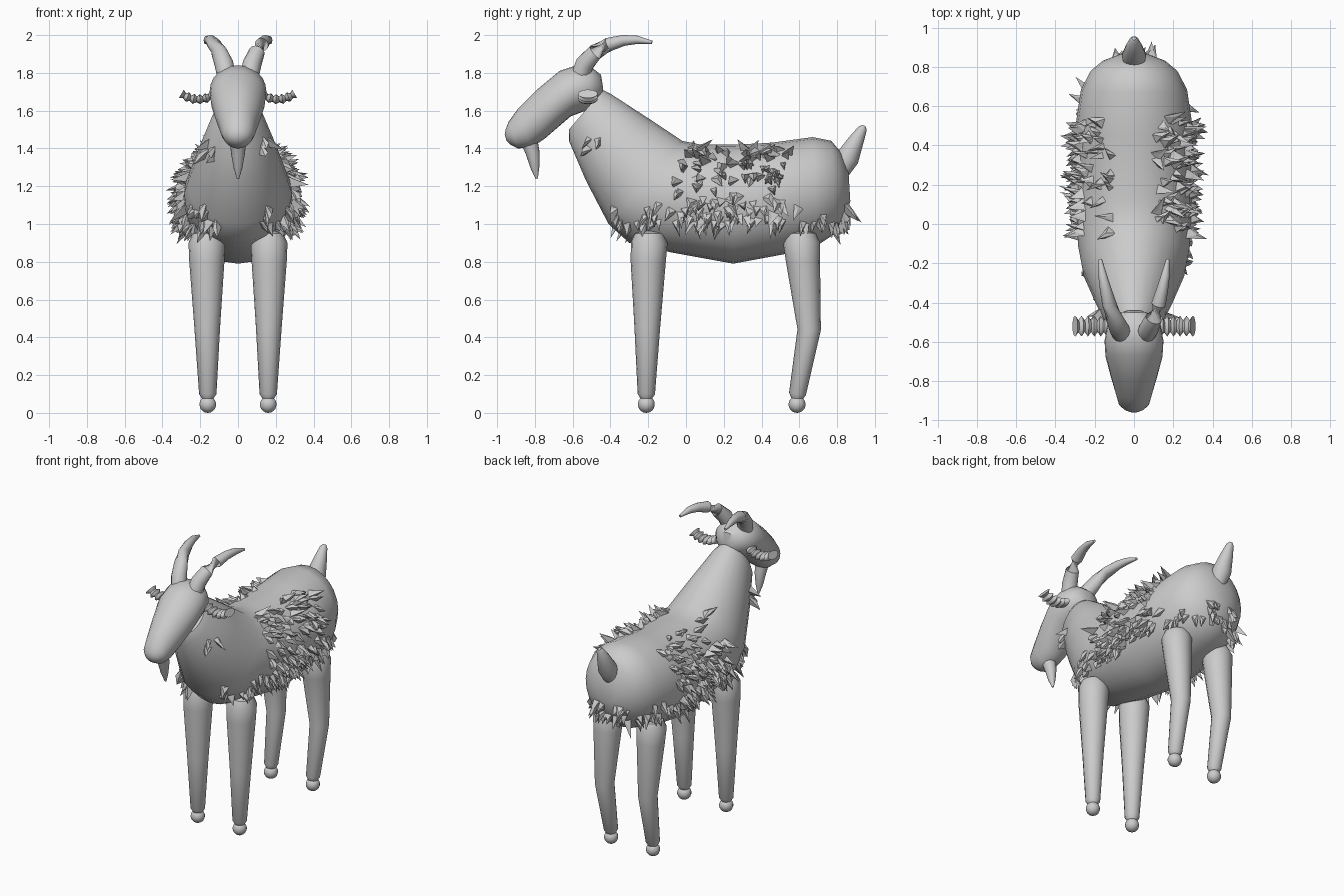
import bpy, bmesh, math, random
from mathutils import Vector
from mathutils.bvhtree import BVHTree

if "Cube" in bpy.data.objects:
    bpy.data.objects.remove(bpy.data.objects["Cube"])

random.seed(7)


def finish(name, bm, smooth=True):
    bmesh.ops.recalc_face_normals(bm, faces=bm.faces)
    me = bpy.data.meshes.new(name)
    bm.to_mesh(me)
    bm.free()
    ob = bpy.data.objects.new(name, me)
    bpy.context.collection.objects.link(ob)
    for p in me.polygons:
        p.use_smooth = smooth
    if smooth:
        bpy.ops.object.select_all(action='DESELECT')
        ob.select_set(True)
        bpy.context.view_layer.objects.active = ob
        bpy.ops.object.shade_smooth_by_angle(angle=math.radians(40))
    return ob


def skin(name, rings, n=20):
    """Skin elliptical rings given as (centre, half-axis u, half-axis v)."""
    bm = bmesh.new()
    loops = []
    for c, u, v in rings:
        loops.append([bm.verts.new(c + u * math.cos(a) + v * math.sin(a))
                      for a in (2 * math.pi * i / n for i in range(n))])
    for a, b in zip(loops, loops[1:]):
        for i in range(n):
            j = (i + 1) % n
            bm.faces.new((a[i], a[j], b[j], b[i]))
    bm.faces.new(loops[0])
    bm.faces.new(loops[-1])
    return finish(name, bm)


def loft(name, sections, n=24):
    """Sections: top y, top z, bottom y, bottom z, half width."""
    rings = []
    for ty, tz, by, bz, w in sections:
        t, b = Vector((0, ty, tz)), Vector((0, by, bz))
        rings.append(((t + b) / 2, Vector((w, 0, 0)), (t - b) / 2))
    return skin(name, rings, n)


def tube(name, pts, n=16, side=1, flat=1.0):
    """Points: x, y, z, radius."""
    P = [Vector((p[0] * side, p[1], p[2])) for p in pts]
    rings = []
    for i, p in enumerate(P):
        d = (P[min(i + 1, len(P) - 1)] - P[max(i - 1, 0)]).normalized()
        ref = Vector((0, 1, 0)) if abs(d.y) < 0.8 else Vector((1, 0, 0))
        u = (ref - d * ref.dot(d)).normalized()
        r = pts[i][3]
        rings.append((p, u * r, d.cross(u) * r * flat))
    return skin(name, rings, n)


# Body and neck
body = loft("body", [
    (-0.44, 1.71, -0.62, 1.50, 0.10), (-0.40, 1.69, -0.62, 1.44, 0.13),
    (-0.20, 1.56, -0.53, 1.23, 0.20), (-0.02, 1.44, -0.41, 1.00, 0.265),
    (0.08, 1.42, -0.30, 0.90, 0.285), (0.14, 1.42, -0.08, 0.85, 0.29),
    (0.25, 1.42, 0.25, 0.79, 0.295), (0.45, 1.43, 0.52, 0.84, 0.30),
    (0.67, 1.46, 0.70, 0.89, 0.27), (0.77, 1.44, 0.79, 0.95, 0.22),
    (0.82, 1.38, 0.84, 1.03, 0.16), (0.86, 1.28, 0.87, 1.12, 0.07)])

# Head
loft("head", [
    (-0.44, 1.73, -0.44, 1.67, 0.03), (-0.45, 1.79, -0.47, 1.64, 0.09),
    (-0.50, 1.83, -0.53, 1.60, 0.135), (-0.58, 1.84, -0.61, 1.57, 0.15),
    (-0.67, 1.81, -0.68, 1.51, 0.145), (-0.79, 1.71, -0.75, 1.45, 0.12),
    (-0.89, 1.61, -0.82, 1.405, 0.095), (-0.94, 1.54, -0.89, 1.40, 0.078),
    (-0.955, 1.50, -0.93, 1.42, 0.05), (-0.96, 1.475, -0.95, 1.44, 0.02)])

# Beard and tail
tube("beard", [(0, -0.83, 1.44, 0.045), (0, -0.81, 1.37, 0.036),
               (0, -0.80, 1.30, 0.024), (0, -0.79, 1.24, 0.006)])
tube("tail", [(0, 0.81, 1.27, 0.05), (0, 0.855, 1.35, 0.062),
              (0, 0.90, 1.44, 0.042), (0, 0.935, 1.505, 0.024),
              (0, 0.945, 1.52, 0.01)])

for tag, s in (("left", -1), ("right", 1)):
    # Legs with ball hooves
    front = [(0.165, -0.195, 0.965, 0.03), (0.165, -0.195, 0.95, 0.075),
             (0.165, -0.195, 0.90, 0.097), (0.165, -0.20, 0.80, 0.093),
             (0.163, -0.205, 0.45, 0.068), (0.16, -0.21, 0.10, 0.046),
             (0.16, -0.21, 0.075, 0.03)]
    rear = [(0.165, 0.61, 0.965, 0.03), (0.165, 0.61, 0.95, 0.075),
            (0.165, 0.612, 0.90, 0.097), (0.165, 0.62, 0.80, 0.09),
            (0.165, 0.652, 0.44, 0.062), (0.16, 0.59, 0.10, 0.045),
            (0.16, 0.588, 0.075, 0.03)]
    for part, pts in (("front", front), ("rear", rear)):
        tube(f"{part}_leg_{tag}", pts, side=s)
        bm = bmesh.new()
        bmesh.ops.create_uvsphere(bm, u_segments=14, v_segments=9, radius=0.045)
        bmesh.ops.translate(bm, vec=(0.16 * s, pts[-1][1], 0.045),
                            verts=bm.verts)
        finish(f"{part}_hoof_{tag}", bm)

    # Swept-back horns
    tube(f"horn_{tag}", [
        (0.06, -0.56, 1.78, 0.05), (0.075, -0.535, 1.85, 0.05),
        (0.10, -0.48, 1.91, 0.043), (0.125, -0.41, 1.95, 0.037),
        (0.145, -0.33, 1.972, 0.029), (0.16, -0.26, 1.975, 0.022),
        (0.172, -0.18, 1.962, 0.009)], n=12, side=s)

    # Ridged ears
    ear = []
    for i in range(12):
        x = 0.12 + 0.18 * i / 11
        z = 1.67 + 0.035 * ((i - 4.5) / 6) ** 2 - 0.002 * i
        ear.append((x, -0.52, z, 0.053 if i % 2 else 0.03))
    tube(f"ear_{tag}", ear, n=12, side=s, flat=0.5)

# Shaggy fleece of pointed tufts
src = bmesh.new()
src.from_mesh(body.data)
tree = BVHTree.FromBMesh(src)
spots = []
for i in range(120):
    for s in (-1, 1):
        t = math.radians(random.uniform(-22, 72))
        y = random.uniform(-0.04, 0.52)
        spots.append((s * 0.35 * math.cos(t), y, 1.13 + 0.35 * math.sin(t)))
for i in range(120):
    a = random.uniform(0, 2 * math.pi)
    spots.append((0.32 * math.cos(a), 0.22 + 0.64 * math.sin(a),
                  random.uniform(1.0, 1.13)))
for i in range(8):
    spots.append(((-1) ** i * 0.17, random.uniform(-0.54, -0.45),
                  random.uniform(1.38, 1.47)))
bm = bmesh.new()
for p in spots:
    if p[1] < -0.36 and p[2] < 1.2 and abs(p[0]) < 0.1:
        continue
    co, no, _, _ = tree.find_nearest(Vector(p))
    down = Vector((random.uniform(-.3, .3), random.uniform(-.6, .6), -1))
    down = (down - no * down.dot(no)).normalized()
    across = no.cross(down)
    w = random.uniform(0.02, 0.04)
    ln = random.uniform(0.07, 0.13)
    base = co - no * 0.015
    pts = [base + across * w, base - across * w,
           co + no * random.uniform(0.015, 0.045) + down * 0.04,
           base + down * 0.06]
    tip = co + down * ln * 0.8 + no * ln * random.uniform(0.2, 0.75)
    a, b, c, d = [bm.verts.new(q) for q in pts]
    e = bm.verts.new(tip)
    for f in ((a, b, c), (a, c, e), (c, b, e), (b, d, e), (d, a, e), (a, d, b)):
        bm.faces.new(f)
src.free()
finish("fleece_tufts", bm, smooth=False)
